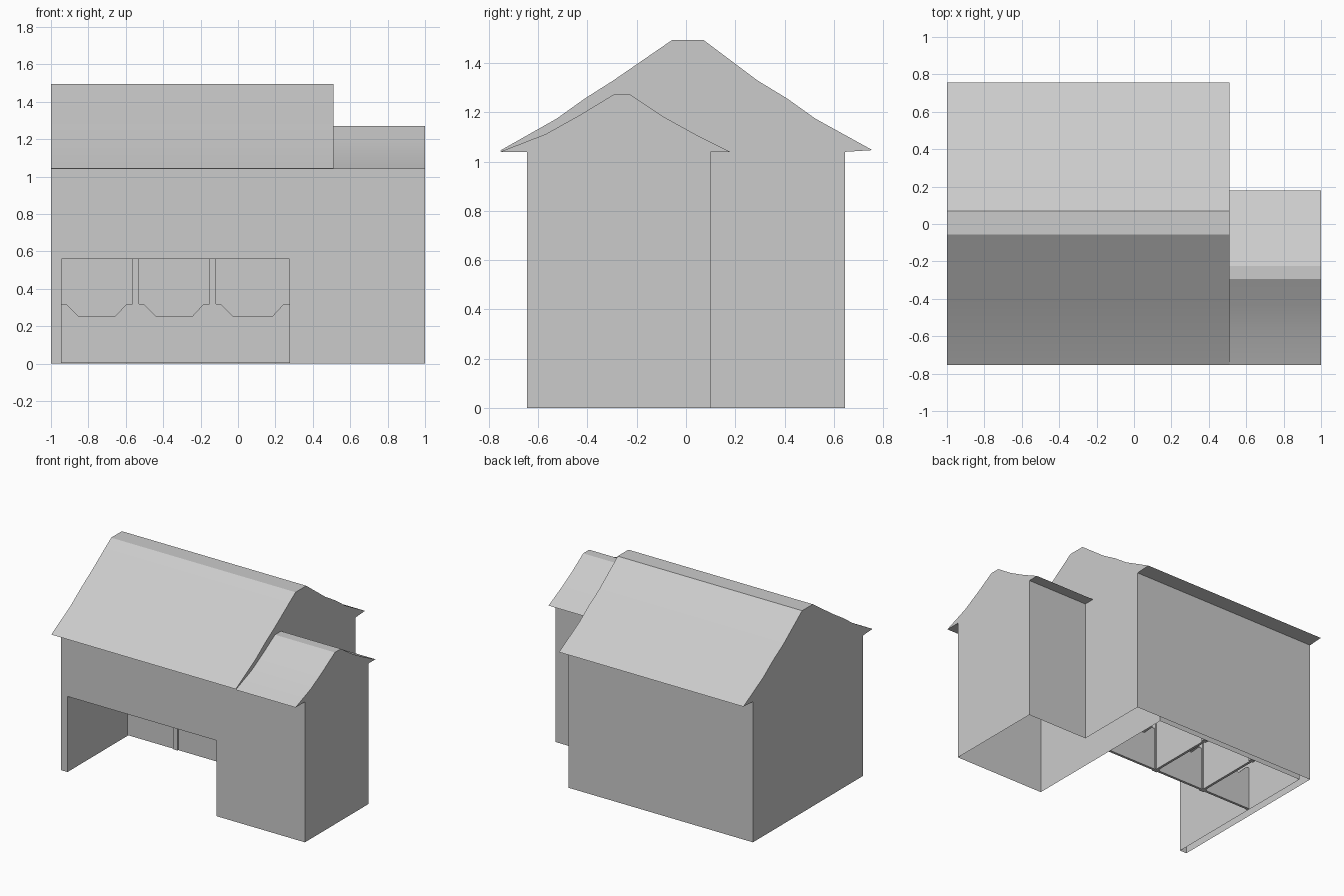
import bpy, bmesh, math
from mathutils import Vector

if "Cube" in bpy.data.objects:
    bpy.data.objects.remove(bpy.data.objects["Cube"])

# Main levels and plan lines
XL, XM, XR = -1.0, 0.51, 1.0
YF, YB, YW = -0.645, 0.645, 0.10
EAVE = 1.04
OX0, OX1, OZ = -0.945, 0.275, 0.56      # porch opening
STALL_Y, STALL_BACK = 0.05, 0.60


def sheet(name, faces, centre, sign=1, smooth=False):
    """Surface from polygons, facing away from (1) or towards (-1) a centre."""
    bm = bmesh.new()
    c = Vector(centre)
    for pts in faces:
        f = bm.faces.new([bm.verts.new(p) for p in pts])
        f.normal_update()
        if f.normal.dot(f.verts[0].co - c) * sign < 0:
            f.normal_flip()
    bmesh.ops.remove_doubles(bm, verts=bm.verts, dist=1e-5)
    me = bpy.data.meshes.new(name)
    bm.to_mesh(me)
    bm.free()
    ob = bpy.data.objects.new(name, me)
    bpy.context.scene.collection.objects.link(ob)
    if smooth:
        bpy.ops.object.select_all(action='DESELECT')
        ob.select_set(True)
        bpy.context.view_layer.objects.active = ob
        bpy.ops.object.shade_smooth_by_angle(angle=math.radians(20))
    return ob


def box(name, x0, x1, y0, y1, z0, z1):
    bpy.ops.mesh.primitive_cube_add(size=1, location=((x0+x1)/2, (y0+y1)/2, (z0+z1)/2))
    ob = bpy.context.object
    ob.name = name
    ob.scale = (x1-x0, y1-y0, z1-z0)
    return ob


def at_x(x, prof):
    return [(x, y, z) for y, z in prof]


def strips(prof, x0, x1):
    return [[(x0, *a), (x1, *a), (x1, *b), (x0, *b)] for a, b in zip(prof, prof[1:])]


# Roof profiles, eave soffit to eave soffit, in (y, z)
main_prof = [(YF, EAVE), (-0.755, 1.045), (-0.525, 1.175), (-0.41, 1.257), (-0.295, 1.33),
             (-0.055, 1.495), (0.07, 1.495), (0.29, 1.33), (0.41, 1.257), (0.525, 1.175),
             (0.757, 1.047), (YB, EAVE)]
wing_prof = [(YF, EAVE), (-0.755, 1.04), (-0.57, 1.112), (-0.43, 1.19), (-0.295, 1.272),
             (-0.225, 1.272), (-0.09, 1.182), (0.04, 1.11), (0.18, 1.04), (YW, EAVE)]

# Roofs
sheet("main_roof", strips(main_prof, XL, XM), (-0.25, 0, 1.05), smooth=True)
sheet("wing_roof", strips(wing_prof, XM, XR), (0.75, -0.26, 1.045), smooth=True)

# Walls with gables
front = [(XL, 0), (OX0, 0), (OX0, OZ), (OX1, OZ), (OX1, 0), (XR, 0), (XR, EAVE), (XL, EAVE)]
sheet("front_wall", [[(x, YF, z) for x, z in front]], (0, 0, 0.5))
sheet("back_wall", [[(XL, YB, 0), (XM, YB, 0), (XM, YB, EAVE), (XL, YB, EAVE)]], (0, 0, 0.5))
sheet("left_gable_wall", [at_x(XL, main_prof + [(YB, 0), (YF, 0)])], (0, 0, 0.5))
sheet("right_gable_wall", [at_x(XM, main_prof + [(YB, 0), (YW, 0), (YW, EAVE)])], (0, 0, 0.5))
sheet("wing_gable_wall", [at_x(XR, wing_prof + [(YW, 0), (YF, 0)])], (0, 0, 0.5))
sheet("wing_back_wall", [[(XM, YW, 0), (XR, YW, 0), (XR, YW, EAVE), (XM, YW, EAVE)]],
      (0.7, -0.3, 0.5))

# Porch and stall lining: sides, back and ceiling
side = [(YF, 0), (STALL_BACK, 0), (STALL_BACK, OZ), (YF, OZ)]
lining = [at_x(OX0, side), at_x(OX1, side),
          [(OX0, STALL_BACK, 0), (OX1, STALL_BACK, 0), (OX1, STALL_BACK, OZ), (OX0, STALL_BACK, OZ)],
          [(OX0, YF, OZ), (OX1, YF, OZ), (OX1, STALL_BACK, OZ), (OX0, STALL_BACK, OZ)]]
sheet("porch_lining", lining, (-0.33, 0, 0.25), sign=-1)

# Stall dividers with posts at both ends
for i, x in enumerate((-0.547, -0.135)):
    box(f"stall_divider_{i}", x-0.009, x+0.009, STALL_Y, STALL_BACK, 0.005, OZ)
    for tag, y in (("front", STALL_Y), ("back", STALL_BACK-0.035)):
        box(f"{tag}_post_{i}", x-0.018, x+0.018, y, y+0.035, 0.005, OZ)

# Stall fronts with a dipped top edge
for i, (a, b) in enumerate(((OX0, -0.565), (-0.529, -0.153), (-0.117, OX1))):
    top = [(a, 0.32), (a+0.025, 0.32), (a+0.09, 0.255), (b-0.09, 0.255), (b-0.03, 0.32), (b, 0.32)]
    prof = [(b, 0.005), (a, 0.005)] + top
    y0, y1 = STALL_Y+0.008, STALL_Y+0.026
    faces = [[(x, y, z) for x, z in prof] for y in (y0, y1)]
    faces += [[(p[0], y0, p[1]), (q[0], y0, q[1]), (q[0], y1, q[1]), (p[0], y1, p[1])]
              for p, q in zip(prof, prof[1:] + prof[:1])]
    sheet(f"stall_front_{i}", faces, ((a+b)/2, (y0+y1)/2, 0.15))
